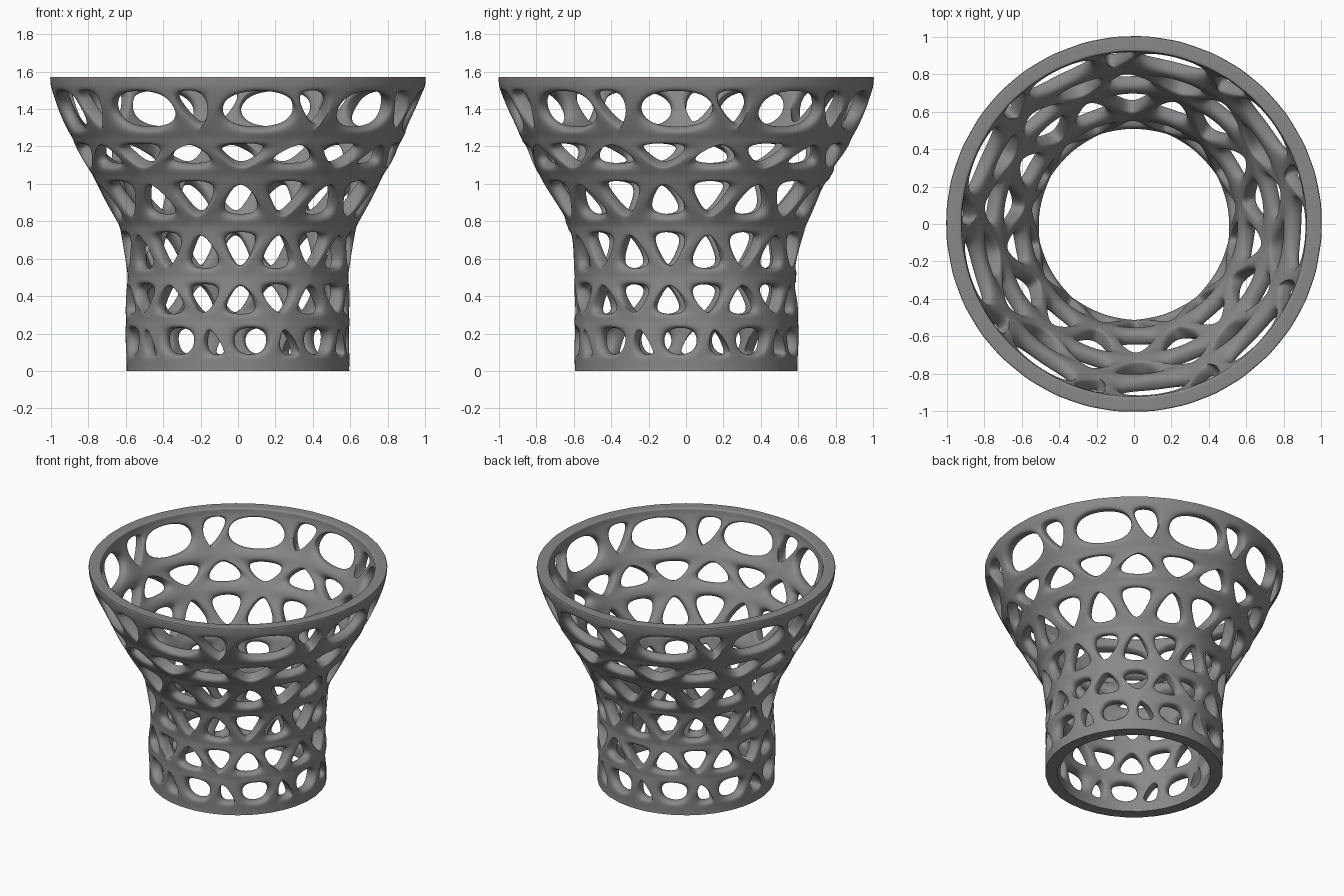
import bpy, bmesh, math

if "Cube" in bpy.data.objects:
    bpy.data.objects.remove(bpy.data.objects["Cube"])

FOLDS = 9
STEP = 360 / FOLDS
WALL = 0.082
# outer wall profile: (height, radius)
PROFILE = [(0, .597), (.265, .605), (.5, .597), (.66, .61), (.775, .642), (.9, .705),
           (1.04, .785), (1.245, .895), (1.4, .965), (1.53, 1.008), (1.6, 1.008)]
# lattice rings: (height, twist in degrees)
RINGS = [(.265, 5), (.505, 0), (.775, 0), (1.045, 0), (1.245, 5)]


def radius(z):
    z = max(0, min(1.6, z))
    for (z0, r0), (z1, r1) in zip(PROFILE, PROFILE[1:]):
        if z <= z1:
            return r0 + (r1 - r0) * (z - z0) / (z1 - z0)


def point(angle, z, inner):
    """Point on the outer wall, or one wall thickness inside it."""
    r = radius(z)
    if inner:
        slope = (radius(z + .06) - radius(z - .06)) / .12
        if z > 1.5 or z < .07:
            slope = 0
        k = WALL / math.hypot(1, slope)
        r, z = r - k, z + k * slope
    a = math.radians(angle - 90)
    return (r * math.cos(a), r * math.sin(a), z)


bm = bmesh.new()
cache = {}


def vert(p, inner):
    key = (round(p[0] % 360, 2) % 360, round(p[1], 3), inner)
    if key not in cache:
        cache[key] = bm.verts.new(point(p[0], p[1], inner))
    return cache[key]


def quad(a, b, c, d):
    """Matching outer and inner faces."""
    bm.faces.new([vert(p, False) for p in (a, b, c, d)])
    bm.faces.new([vert(p, True) for p in (d, c, b, a)])


def cell(border, hole):
    """Frame between a cell border and its hole, with the hole's walls."""
    n = len(border)
    for i in range(n):
        j = (i + 1) % n
        quad(border[i], border[j], hole[j], hole[i])
        bm.faces.new([vert(hole[i], False), vert(hole[j], False),
                      vert(hole[j], True), vert(hole[i], True)])


def mid(a, b):
    return ((a[0] + b[0]) / 2, (a[1] + b[1]) / 2)


def triangle(center, base, tip, base_twist, tip_twist):
    """Triangular cell with an egg-shaped opening."""
    left, right = (center - 20 + base_twist, base), (center + 20 + base_twist, base)
    top = (center + tip_twist, tip)
    border = [left, (center + base_twist, base), right, mid(right, top), top, mid(top, left)]
    h = tip - base
    s = math.copysign(1, h)
    lo, hi = base + s * .036, tip - s * .028
    c = center + 1.5
    w = 9.3
    hole = [(c - w, lo + .08 * h), (c, lo), (c + w, lo + .08 * h),
            (c + w * .6, lo + .45 * h), (c, hi), (c - w * .6, lo + .45 * h)]
    cell(border, hole)


def end_row(turn, ring, edge, lip, big, slim, lean):
    """Row of wide and slim openings beside the rim or base, plus the end lip."""
    tip, tip2 = (turn - 15, ring), (turn + 25, ring)
    a, m, b, n, a2 = [(turn + x, edge) for x in (-24, -14.5, -5, 6, 16)]
    h = edge - ring
    s = math.copysign(1, h)
    lo, hi = ring + s * .03, edge - s * .033
    zc, hz = (lo + hi) / 2, (hi - lo) / 2
    # slim opening
    c = turn - 13.5
    border = [tip, mid(tip, b), b, m, a, mid(a, tip)]
    hole = [(c - lean, lo), (c + slim * .8, zc - hz * .2), (c + lean + slim, zc + hz * .8),
            (c + lean, hi), (c + lean - slim, zc + hz * .8), (c - slim * .8, zc - hz * .2)]
    cell(border, hole)
    # wide opening
    c = turn + 7
    border = [tip, (turn + 5, ring), tip2, mid(tip2, a2), a2, n, b, mid(b, tip)]
    k = .74
    hole = [(c + big * x, zc + hz * y) for x, y in
            ((-k, -k), (0, -1), (k, -k), (1, 0), (k, k), (0, 1), (-k, k), (-1, 0))]
    cell(border, hole)
    # lip band and its flat end
    for p, q in zip((a, m, b, n), (m, b, n, a2)):
        p2, q2 = (p[0], lip), (q[0], lip)
        quad(p, q, q2, p2)
        bm.faces.new([vert(p2, False), vert(q2, False), vert(q2, True), vert(p2, True)])


# lattice rows with alternating triangles, and the two end rows
for k in range(FOLDS):
    turn = k * STEP
    for i, ((z0, t0), (z1, t1)) in enumerate(zip(RINGS, RINGS[1:])):
        up, down = (0, 20) if i % 2 == 0 else (20, 0)
        triangle(turn + up, z0, z1, t0, t1)
        triangle(turn + down, z1, z0, t1, t0)
    end_row(turn, 1.245, 1.53, 1.572, 13, 5, -2.5)
    end_row(turn, .265, .05, 0, 9.5, 5, 2.5)

bmesh.ops.recalc_face_normals(bm, faces=bm.faces)

# crisp base edges, softly rounded rim
crease = bm.edges.layers.float.new("crease_edge")
for e in bm.edges:
    z = [v.co.z for v in e.verts]
    if max(z) < .001:
        e[crease] = 1
    elif min(z) > 1.571:
        e[crease] = .45

mesh = bpy.data.meshes.new("lattice_basket")
bm.to_mesh(mesh)
bm.free()
basket = bpy.data.objects.new("lattice_basket", mesh)
bpy.context.collection.objects.link(basket)

grey = bpy.data.materials.new("mid_grey")
grey.diffuse_color = (.25, .25, .25, 1)
grey.use_nodes = True
grey.node_tree.nodes["Principled BSDF"].inputs["Base Color"].default_value = grey.diffuse_color
mesh.materials.append(grey)

sub = basket.modifiers.new("smooth_surface", 'SUBSURF')
sub.levels = sub.render_levels = 3
bpy.context.view_layer.objects.active = basket
basket.select_set(True)
bpy.ops.object.modifier_apply(modifier=sub.name)
bpy.ops.object.shade_smooth_by_angle(angle=math.radians(40))
